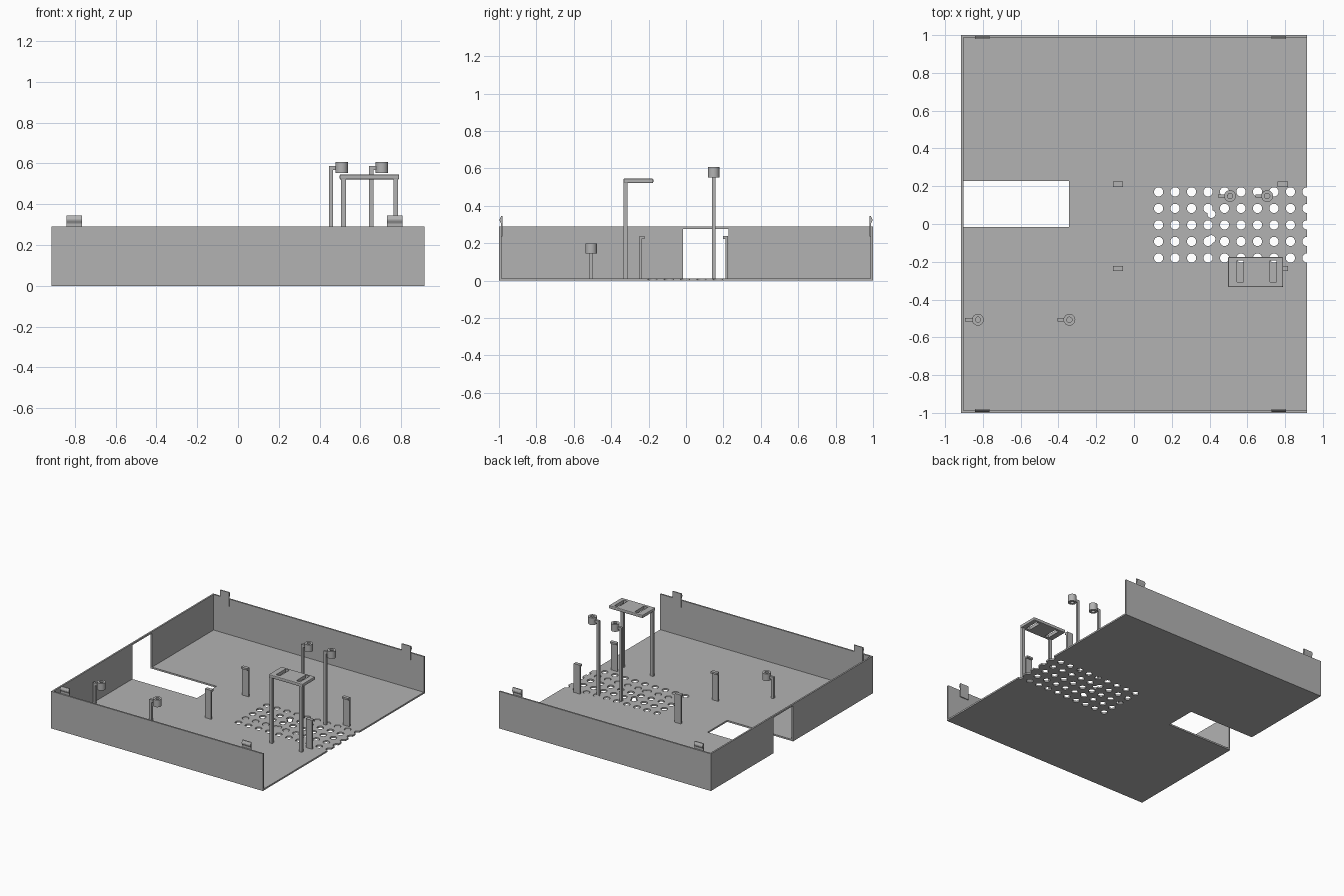
import bpy, bmesh
from mathutils import Matrix

if "Cube" in bpy.data.objects:
    bpy.data.objects.remove(bpy.data.objects["Cube"], do_unlink=True)

grey = bpy.data.materials.new("plain grey")
grey.use_nodes = True
grey.diffuse_color = (0.45, 0.45, 0.45, 1)
grey.node_tree.nodes["Principled BSDF"].inputs["Base Color"].default_value = grey.diffuse_color


def finish(name, bm):
    bmesh.ops.recalc_face_normals(bm, faces=bm.faces)
    mesh = bpy.data.meshes.new(name)
    bm.to_mesh(mesh)
    bm.free()
    mesh.materials.append(grey)
    ob = bpy.data.objects.new(name, mesh)
    bpy.context.collection.objects.link(ob)
    return ob


def box(name, lo, hi):
    bm = bmesh.new()
    size = [b - a for a, b in zip(lo, hi)]
    mid = [(a + b) / 2 for a, b in zip(lo, hi)]
    bmesh.ops.create_cube(bm, size=1, matrix=Matrix.Translation(mid) @ Matrix.Diagonal((*size, 1)))
    return finish(name, bm)


def cylinders(name, centres, radius, z0, z1, sides=24):
    bm = bmesh.new()
    for x, y in centres:
        bmesh.ops.create_cone(bm, cap_ends=True, segments=sides, radius1=radius, radius2=radius,
                              depth=z1 - z0, matrix=Matrix.Translation((x, y, (z0 + z1) / 2)))
    return finish(name, bm)


def prism(name, points, depth):
    """Face through the points, extruded along the vector depth."""
    bm = bmesh.new()
    face = bm.faces.new([bm.verts.new(p) for p in points])
    side = bmesh.ops.extrude_face_region(bm, geom=[face])["geom"]
    bmesh.ops.translate(bm, vec=depth, verts=[v for v in side if isinstance(v, bmesh.types.BMVert)])
    return finish(name, bm)


def activate(ob):
    bpy.ops.object.select_all(action="DESELECT")
    ob.select_set(True)
    bpy.context.view_layer.objects.active = ob


def cut(ob, cutter):
    cutter.hide_render = True
    mod = ob.modifiers.new("cut", "BOOLEAN")
    mod.operation, mod.solver, mod.object = "DIFFERENCE", "EXACT", cutter
    activate(ob)
    bpy.ops.object.modifier_apply(modifier=mod.name)
    bpy.data.objects.remove(cutter, do_unlink=True)


def smooth(ob):
    activate(ob)
    bpy.ops.object.shade_smooth_by_angle(angle=0.6)


# Tray: floor with three walls, open on the +x side
W, T = 0.915, 0.0125
tray = box("tray", (-W, -1, 0), (W, 1, 0.29))
cut(tray, box("inside_cutter", (-W + T, -1 + T, T), (W + 1, 1 - T, 1)))

# Doorway through the side wall and the floor behind it
cut(tray, box("doorway_cutter", (-1.2, -0.015, -0.1), (-0.345, 0.228, 0.277)))

# Drain holes
grid = [(0.13 + 0.0873 * i, -0.18 + 0.0875 * j) for i in range(10) for j in range(5)]
cut(tray, cylinders("hole_cutter", grid, 0.0245, -0.1, 0.1))
cut(tray, cylinders("extra_hole_cutter", [(0.41, 0.053), (0.41, -0.08)], 0.021, -0.1, 0.1))
smooth(tray)

# Snap clips on the front and back walls
for s, side in ((-1, "front"), (1, "back")):
    for x, end in ((-0.803, "right"), (0.767, "left")):
        outline = [(0.98, 0.235), (0.988, 0.235), (0.988, 0.305), (0.996, 0.32),
                   (0.996, 0.328), (0.988, 0.345), (0.98, 0.345)]
        prism(f"{side}_{end}_clip", [(x - 0.038, s * y, z) for y, z in outline], (0.076, 0, 0))

# Hooked standoffs, facing one another
for s, y, side in ((-1, -0.249, "front"), (1, 0.224, "back")):
    for x, end in ((-0.085, "right"), (0.787, "left")):
        hook = [(0, 0.005), (0, 0.238), (0.027, 0.238), (0.027, 0.224), (0.012, 0.222), (0.012, 0.005)]
        prism(f"{side}_{end}_standoff", [(x - 0.027, y - s * d, z) for d, z in hook], (0.054, 0, 0))


# Bent posts carrying a tubular head
def headed_post(name, x, y, reach, top):
    arm = [(-reach, 0.005), (-reach, top - 0.02), (-0.022, top - 0.02), (-0.022, top - 0.04),
           (0.02 - reach, top - 0.04), (0.02 - reach, 0.005)]
    prism(name + "_post", [(x + a, y - 0.009, z) for a, z in arm], (0, 0.018, 0))
    head = cylinders(name + "_head", [(x, y)], 0.031, top - 0.056, top)
    cut(head, cylinders("bore_cutter", [(x, y)], 0.014, top - 0.1, top + 0.1))
    smooth(head)


headed_post("tall_right", 0.508, 0.148, 0.062, 0.608)
headed_post("tall_left", 0.705, 0.148, 0.062, 0.608)
headed_post("short_right", -0.826, -0.507, 0.068, 0.2)
headed_post("short_left", -0.342, -0.507, 0.064, 0.2)

# Slotted shelf on two legs
shelf = box("shelf", (0.498, -0.334, 0.521), (0.79, -0.175, 0.546))
bevel = shelf.modifiers.new("rounding", "BEVEL")
bevel.width, bevel.segments = 0.006, 2
activate(shelf)
bpy.ops.object.modifier_apply(modifier=bevel.name)
for x, end in ((0.562, "right"), (0.737, "left")):
    cut(shelf, box("slot_cutter", (x - 0.017, -0.308, 0.4), (x + 0.017, -0.193, 0.7)))
for x, end in ((0.517, "right"), (0.773, "left")):
    box(f"{end}_shelf_leg", (x - 0.012, -0.333, 0.005), (x + 0.012, -0.314, 0.53))
